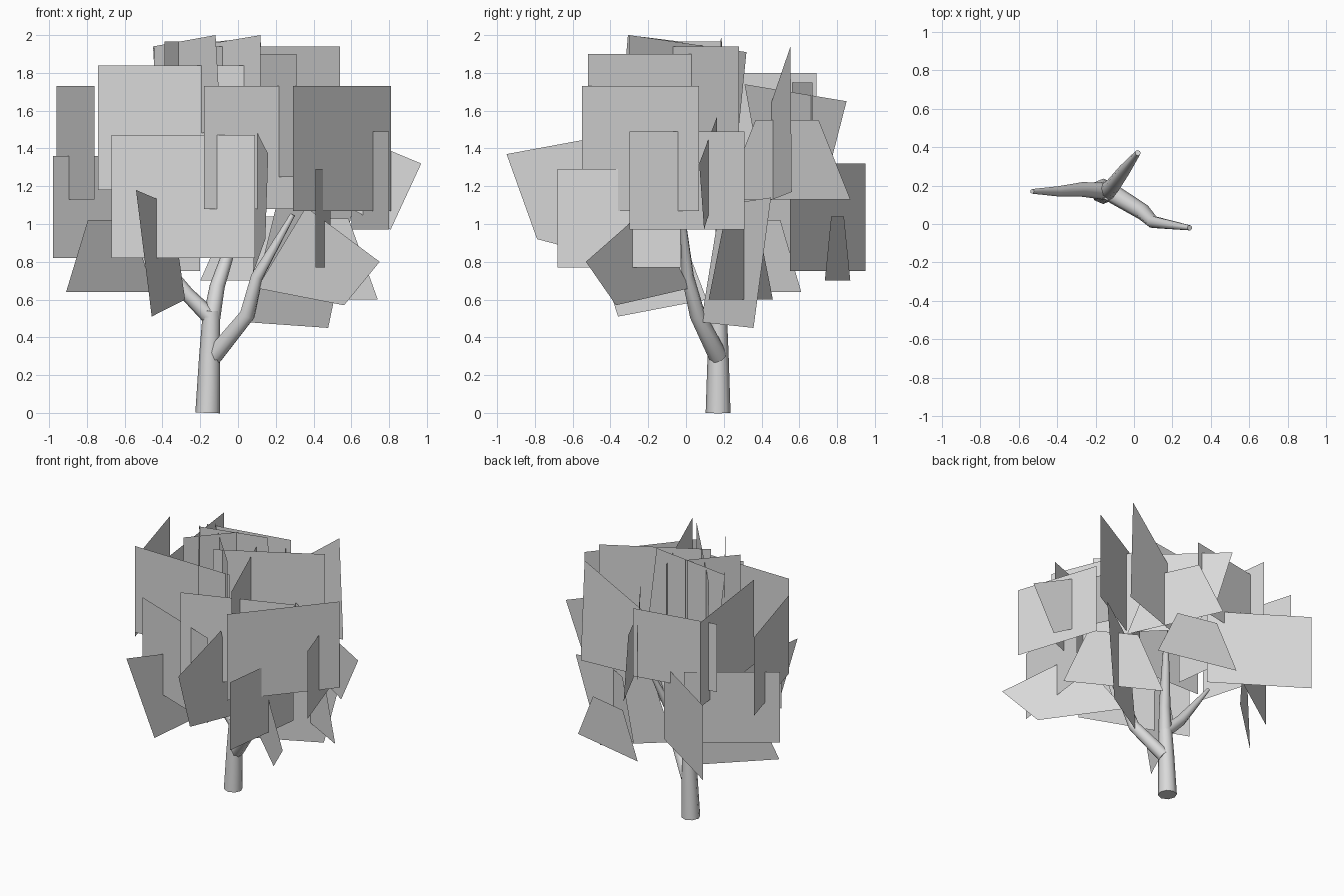
import bpy
import math
from mathutils import Vector

cube = bpy.data.objects.get("Cube")
if cube:
    bpy.data.objects.remove(cube)

grey = bpy.data.materials.new("pale grey")
grey.use_nodes = True
grey.diffuse_color = (0.7, 0.7, 0.7, 1)
grey.node_tree.nodes["Principled BSDF"].inputs["Base Color"].default_value = (0.7, 0.7, 0.7, 1)


def quad_card(name, start, end, outline):
    """Upright leaf card on the line start-end; outline is (fraction along, height)."""
    a, b = Vector(start), Vector(end)
    verts = [(*a.lerp(b, t), z) for t, z in outline]
    mesh = bpy.data.meshes.new(name)
    mesh.from_pydata(verts, [], [range(len(verts))])
    mesh.materials.append(grey)
    bpy.context.collection.objects.link(bpy.data.objects.new(name, mesh))


def rect_card(name, start, end, low, high):
    quad_card(name, start, end, [(0, low), (1, low), (1, high), (0, high)])


def taper_card(name, start, end, low, high):
    quad_card(name, start, end, [(0, low), (1, low), (.75, high), (.25, high)])


def limb(name, points, sides=8):
    """Tapered round limb through (x, y, z, radius) points."""
    curve = bpy.data.curves.new(name, "CURVE")
    curve.dimensions = "3D"
    curve.bevel_depth = 1
    curve.bevel_resolution = (sides - 4) // 2
    curve.use_fill_caps = True
    spline = curve.splines.new("POLY")
    spline.points.add(len(points) - 1)
    for p, (x, y, z, r) in zip(spline.points, points):
        p.co = (x, y, z, 1)
        p.radius = r
    obj = bpy.data.objects.new(name + "_curve", curve)
    bpy.context.collection.objects.link(obj)
    bpy.context.view_layer.update()
    mesh = bpy.data.meshes.new_from_object(obj.evaluated_get(bpy.context.evaluated_depsgraph_get()))
    bpy.data.objects.remove(obj)
    mesh.materials.clear()
    mesh.materials.append(grey)
    solid = bpy.data.objects.new(name, mesh)
    bpy.context.collection.objects.link(solid)
    bpy.ops.object.select_all(action="DESELECT")
    solid.select_set(True)
    bpy.context.view_layer.objects.active = solid
    bpy.ops.object.shade_smooth_by_angle(angle=math.radians(65))


# Trunk and branches
limb("trunk", [(-.16, .17, 0, .066), (-.15, .17, .3, .056), (-.14, .17, .54, .046)])
limb("right_branch", [(-.14, .17, .5, .045), (-.27, .18, .63, .038),
                      (-.4, .17, .8, .026), (-.53, .17, .98, .012)])
limb("back_branch", [(-.14, .17, .5, .046), (-.11, .2, .67, .04),
                     (-.05, .28, .85, .032), (.02, .37, 1.1, .015)])
limb("left_branch", [(-.13, .17, .3, .05), (.05, .06, .52, .042),
                     (.1, .01, .72, .033), (.29, -.02, 1.05, .014)])

# Upright rectangular leaf cards
rect_card("front_upper_card", (-.74, -.19), (.07, -.2), 1.18, 1.84)
rect_card("front_lower_card", (-.67, -.2), (.09, -.49), .82, 1.47)
rect_card("front_middle_card", (-.18, -.44), (.59, -.15), 1.08, 1.73)
rect_card("front_left_card", (.29, -.55), (.81, .07), 1.07, 1.73)
rect_card("left_card", (.8, -.3), (.6, .31), .97, 1.49)
rect_card("left_lower_card", (.41, -.68), (.49, -.03), .77, 1.29)
rect_card("inner_upper_card", (.31, -.52), (.01, .23), 1.25, 1.9)
rect_card("top_card", (-.14, -.1), (.54, .28), 1.28, 1.94)
rect_card("inner_top_card", (-.39, -.1), (-.13, .19), 1.42, 1.965)
rect_card("right_upper_card", (-.96, .55), (-.76, -.16), 1.13, 1.73)
rect_card("right_lower_card", (-.98, .26), (-.43, .64), .82, 1.36)
rect_card("right_inner_card", (-.6, .69), (-.5, -.11), 1.15, 1.8)
rect_card("back_lower_card", (-.81, .95), (-.2, .55), .75, 1.32)
rect_card("back_upper_card", (-.65, .55), (-.02, .67), 1.23, 1.75)

# Leaf cards that narrow towards the top
taper_card("back_taper", (-.2, .87), (.4, .735), .7, 1.04)
taper_card("back_high_taper", (-.08, .87), (.23, .2), 1.13, 1.55)
taper_card("right_low_taper", (-.91, .17), (-.45, .61), .64, 1.02)
taper_card("left_low_taper", (.74, .12), (.12, .46), .6, 1.03)

# Leaf cards rolled within their own plane
quad_card("left_rolled_card", (.97, .07), (.37, .165),
          [(0, 1.32), (.27, .97), (1, 1.2), (1, 1.57)])
quad_card("front_left_rolled_card", (.75, -.53), (.1, .02),
          [(0, .8), (.29, .57), (1, .66), (.6, 1.09)])
quad_card("front_rolled_card", (.16, -.95), (.08, -.1),
          [(0, 1.37), (.19, .92), (1, .74), (.7, 1.48)])
quad_card("front_right_rolled_card", (-.54, -.58), (-.28, .11),
          [(0, 1.18), (.32, .51), (1, .6), (.72, 1.1)])
quad_card("low_rolled_card", (.05, .08), (.62, .45),
          [(0, .48), (.75, .45), (1, 1.14), (.27, 1.1)])
quad_card("top_rolled_card", (.12, -.3), (-.42, .32),
          [(0, 2), (1, 1.91), (.92, 1.42), (0, 1.5)])
quad_card("right_top_rolled_card", (-.45, .18), (-.09, -.35),
          [(0, 1.94), (.92, 2), (1, 1.5), (.08, 1.44)])
quad_card("middle_rolled_card", (-.45, .17), (.18, .19),
          [(0, 1.93), (.9, 1.99), (1, 1.48), (.1, 1.42)])
quad_card("back_peak_card", (-.05, .42), (.5, .56),
          [(0, 1.55), (.95, 1.94), (1, 1.17), (.1, 1.12)])
quad_card("back_rolled_card", (-.18, .85), (.17, .31),
          [(0, 1.65), (.19, 1.25), (.85, 1.3), (1, 1.74)])
